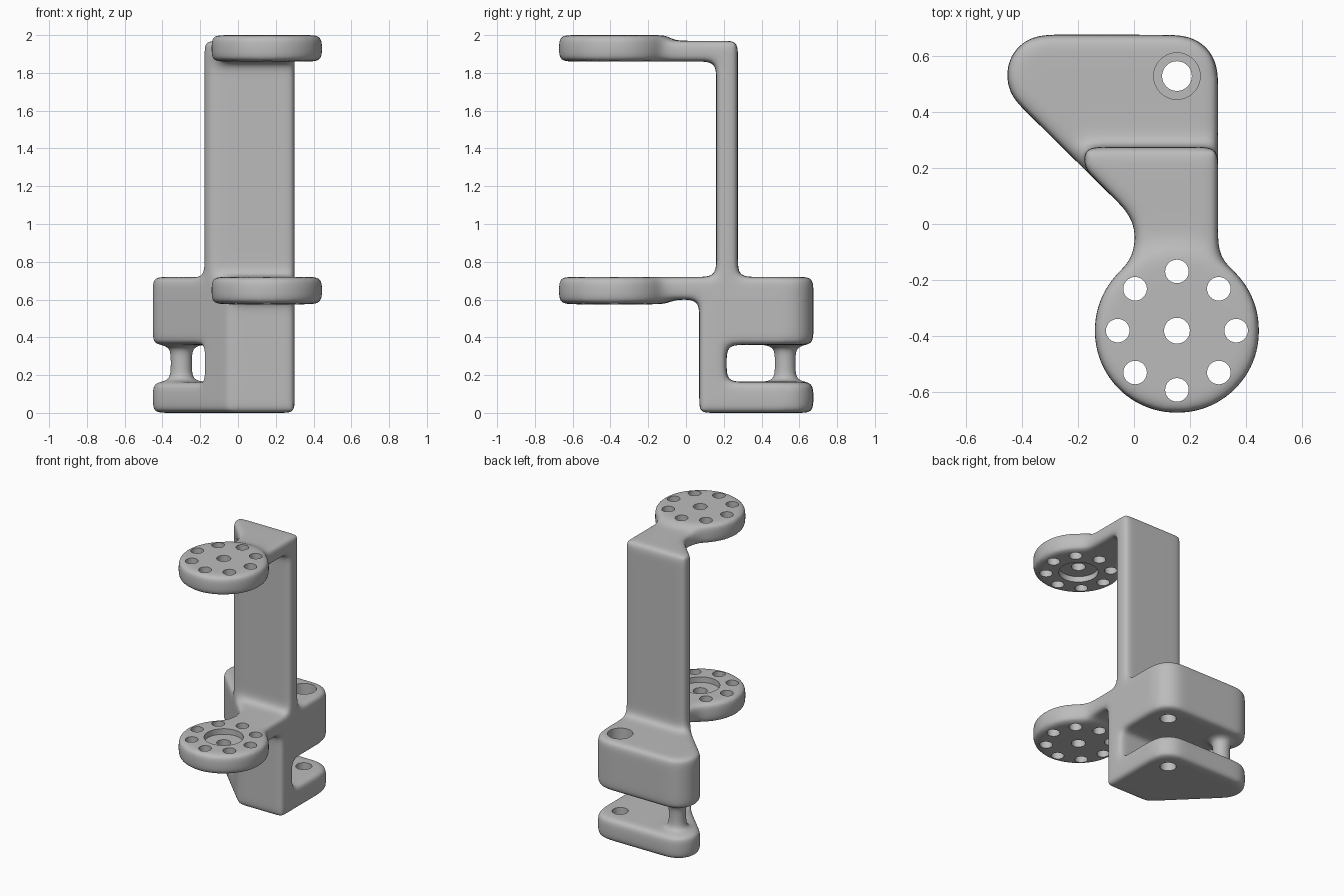
import bpy
import bmesh
from math import cos, sin, pi, radians
from mathutils import Vector

if "Cube" in bpy.data.objects:
    bpy.data.objects.remove(bpy.data.objects["Cube"], do_unlink=True)

TOP = 2.0
DISC = (0.153, -0.38)      # centre of both round pads
BOLT = (0.153, 0.527)      # centre of the clamp bolt
PILLAR = (-0.30, 0.525)


def arc(centre, radius, start, end, steps):
    """Points along an arc, angles in degrees."""
    angles = [radians(start + (end - start) * i / steps) for i in range(steps + 1)]
    return [(centre[0] + radius * cos(a), centre[1] + radius * sin(a)) for a in angles]


def circle(centre, radius, steps=48):
    return arc(centre, radius, 0, 360, steps)[:-1]


def prism(bm, outline, low, high):
    """Closed upright prism over a plan outline."""
    face = bm.faces.new([bm.verts.new((x, y, low)) for x, y in outline])
    moved = bmesh.ops.extrude_face_region(bm, geom=[face], use_keep_orig=True)
    verts = [g for g in moved["geom"] if isinstance(g, bmesh.types.BMVert)]
    bmesh.ops.translate(bm, verts=verts, vec=Vector((0, 0, high - low)))


def finish(bm, name):
    bmesh.ops.recalc_face_normals(bm, faces=bm.faces[:])
    mesh = bpy.data.meshes.new(name)
    bm.to_mesh(mesh)
    bm.free()
    obj = bpy.data.objects.new(name, mesh)
    bpy.context.collection.objects.link(obj)
    return obj


# Plan outlines
base = ([(-0.05, 0.07), (0.30, 0.07)]
        + arc(BOLT, 0.147, 0, 90, 12)
        + arc((-0.31, 0.53), 0.145, 90, 225, 16))
column = [(-0.05, 0.07), (0.30, 0.07), (0.30, 0.215), (-0.195, 0.215)]
stem = [(-0.14, 0.16), (0.30, 0.16), (0.30, 0.275), (-0.18, 0.275), (-0.18, 0.20)]
arm = [DISC, (0.34, -0.16), (0.315, -0.125), (0.30, -0.09), (0.30, 0.275),
       (-0.18, 0.275), (-0.18, 0.20), (-0.05, 0.07), (-0.02, 0.035),
       (0.0, -0.01), (0.005, -0.06), (-0.01, -0.12), (-0.04, -0.17)]
pad = circle(DISC, 0.295, 64)

# Rough bracket body from overlapping prisms
bm = bmesh.new()
for outline, low, high in (
        (base, 0.0, 0.165),                     # lower clamp jaw
        (base, 0.36, 0.72),                     # upper clamp block
        (column, 0.0, 0.72),                    # column joining the jaws
        (circle(PILLAR, 0.062), 0.08, 0.45),    # support pillar
        (stem, 0.61, 1.97),                     # tall upright
        (arm, 0.60, 0.72),                      # lower arm
        (arm, 1.86, 1.97),                      # upper arm
        (pad, 0.575, 0.72),                     # lower round pad
        (pad, 1.86, TOP)):                      # upper round pad
    prism(bm, outline, low, high)
bracket = finish(bm, "clamp_bracket")

# Through holes: pad ring, pad centre and bolt
bm = bmesh.new()
for x, y in circle(DISC, 0.211, 8):
    prism(bm, circle((x, y), 0.042, 32), -0.1, TOP + 0.1)
prism(bm, circle(DISC, 0.046, 32), -0.1, TOP + 0.1)
prism(bm, circle(BOLT, 0.053, 32), -0.1, TOP + 0.1)
holes = finish(bm, "hole_cutter")

# Shallow pad recesses on the facing sides, and the bolt counterbore
bm = bmesh.new()
prism(bm, circle(DISC, 0.128), 0.68, 0.80)
prism(bm, circle(DISC, 0.128), 1.78, 1.90)
prism(bm, circle(BOLT, 0.083), 0.52, 0.80)
recesses = finish(bm, "recess_cutter")

# Fuse the parts, then soften every edge and inner corner
remesh = bracket.modifiers.new("fuse", "REMESH")
remesh.mode = "VOXEL"
remesh.voxel_size = 0.01
soften = bracket.modifiers.new("soften", "SMOOTH")
soften.factor = 1.0
soften.iterations = 55

# Crisp machined cuts
for cutter in (holes, recesses):
    cut = bracket.modifiers.new(cutter.name, "BOOLEAN")
    cut.operation = "DIFFERENCE"
    cut.solver = "EXACT"
    cut.object = cutter
    cutter.hide_render = True

for obj in bpy.context.selected_objects:
    obj.select_set(False)
bracket.select_set(True)
bpy.context.view_layer.objects.active = bracket
for name in [m.name for m in bracket.modifiers]:
    bpy.ops.object.modifier_apply(modifier=name)
for cutter in (holes, recesses):
    bpy.data.objects.remove(cutter, do_unlink=True)
bpy.ops.object.shade_smooth_by_angle(angle=radians(32))

# Single grey finish
grey = bpy.data.materials.new("plain_grey")
grey.use_nodes = True
colour = (0.5, 0.5, 0.5, 1.0)
grey.diffuse_color = colour
grey.node_tree.nodes["Principled BSDF"].inputs["Base Color"].default_value = colour
bracket.data.materials.clear()
bracket.data.materials.append(grey)
